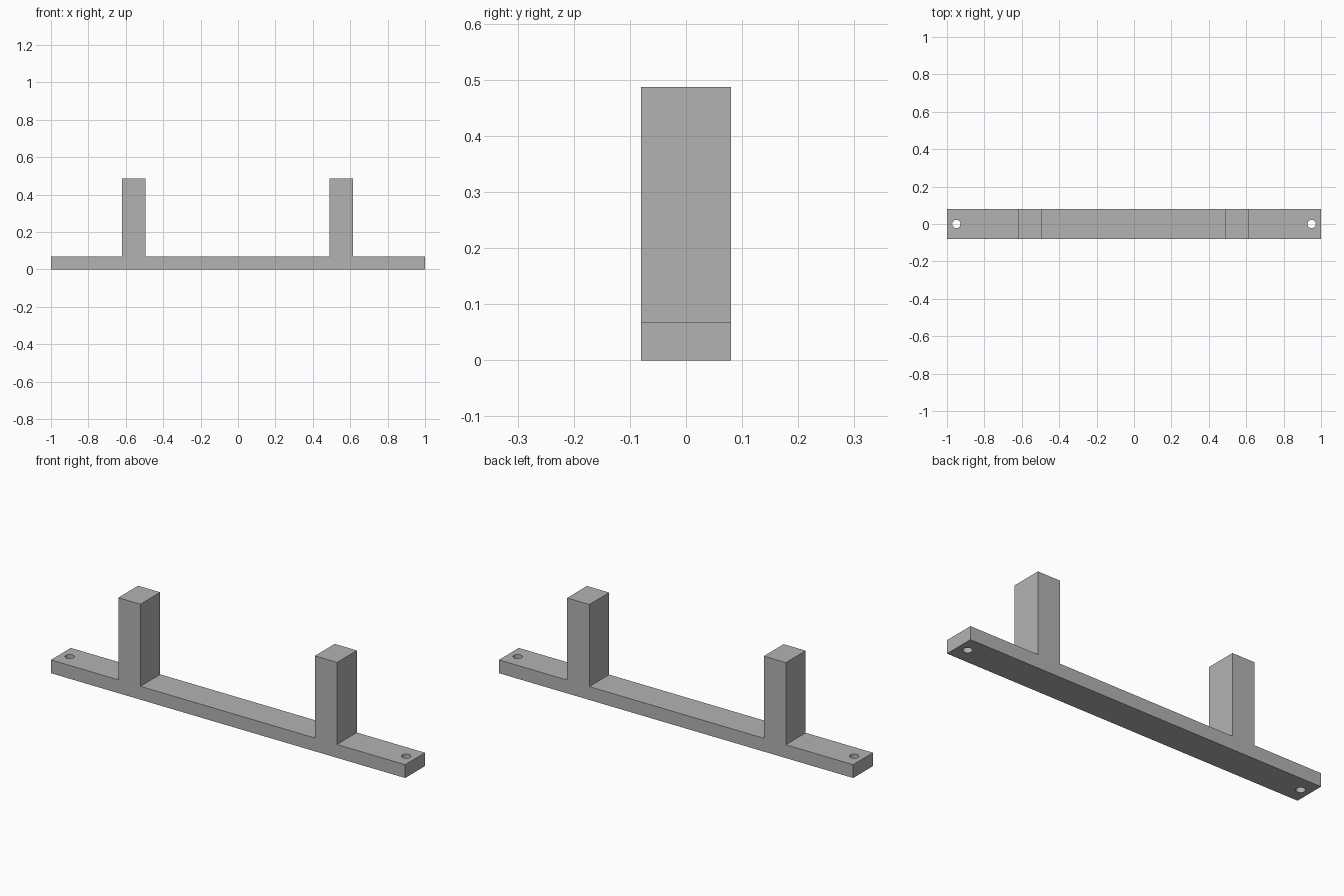
import bpy, bmesh

if "Cube" in bpy.data.objects:
    bpy.data.objects.remove(bpy.data.objects["Cube"])

HALF_Y, BASE_H, TOP = 0.08, 0.068, 0.487
HOLE_X, HOLE_R = 0.95, 0.022

grey = bpy.data.materials.new("grey")
grey.diffuse_color = (0.45, 0.45, 0.45, 1)
grey.use_nodes = True
grey.node_tree.nodes["Principled BSDF"].inputs["Base Color"].default_value = grey.diffuse_color


def finish(name, bm):
    bmesh.ops.recalc_face_normals(bm, faces=bm.faces[:])
    mesh = bpy.data.meshes.new(name)
    bm.to_mesh(mesh)
    bm.free()
    mesh.materials.append(grey)
    obj = bpy.data.objects.new(name, mesh)
    bpy.context.collection.objects.link(obj)
    return obj


# Bracket: bar with two posts, one side profile extruded through the depth
profile = [(-1, 0), (1, 0), (1, BASE_H)]
for x0, x1 in ((0.615, 0.49), (-0.495, -0.62)):
    profile += [(x0, BASE_H), (x0, TOP), (x1, TOP), (x1, BASE_H)]
profile.append((-1, BASE_H))

bm = bmesh.new()
face = bm.faces.new([bm.verts.new((x, -HALF_Y, z)) for x, z in profile])
ext = bmesh.ops.extrude_face_region(bm, geom=[face], use_keep_orig=True)
verts = [g for g in ext["geom"] if isinstance(g, bmesh.types.BMVert)]
bmesh.ops.translate(bm, verts=verts, vec=(0, 2 * HALF_Y, 0))
bracket = finish("bracket", bm)

# Screw holes through both ends of the bar
for side, x in (("left", -HOLE_X), ("right", HOLE_X)):
    bm = bmesh.new()
    bmesh.ops.create_cone(bm, cap_ends=True, segments=32, radius1=HOLE_R,
                          radius2=HOLE_R, depth=0.3)
    cutter = finish(side + "_hole_cutter", bm)
    cutter.location.x = x
    cutter.hide_render = True
    cutter.hide_set(True)
    cut = bracket.modifiers.new(side + "_hole", "BOOLEAN")
    cut.operation = "DIFFERENCE"
    cut.solver = "EXACT"
    cut.object = cutter

# Smooth hole walls, sharp edges elsewhere
bpy.context.view_layer.objects.active = bracket
bracket.select_set(True)
for name in [m.name for m in bracket.modifiers]:
    bpy.ops.object.modifier_apply(modifier=name)
bpy.ops.object.shade_smooth_by_angle()
